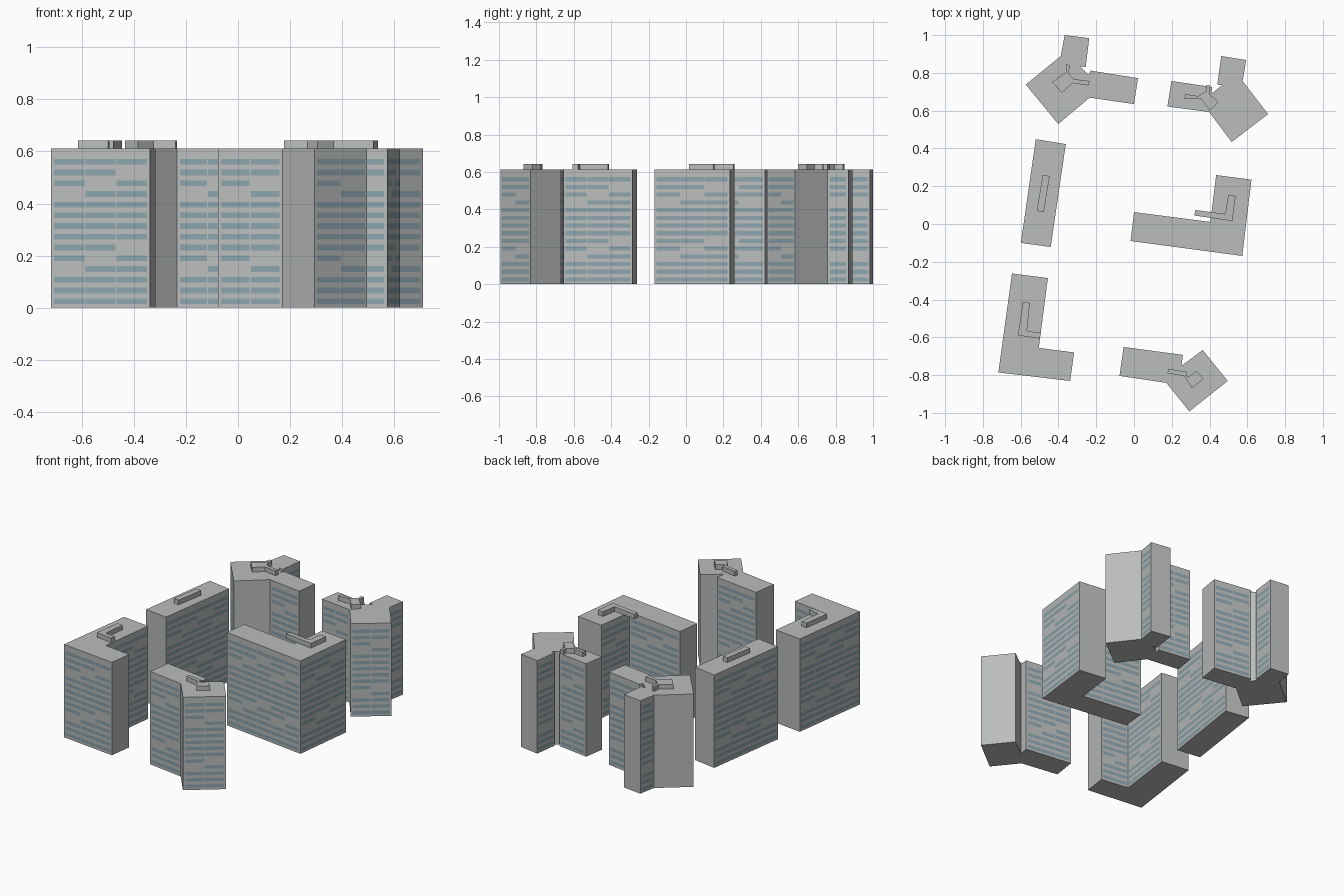
import bpy
import bmesh
from mathutils import Vector

WALL_TOP = 0.612
ROOF_BOX_TOP = 0.643
ROWS = 14
ROW_PITCH = 0.0412
ROW_BASE = 0.014
WINDOW_HEIGHT = 0.022
CELL = 0.125
MARGIN = 0.01
GAP = 0.002

# Window cells per storey, counted from the top and repeated down the wall
PATTERN = ["111", "110", "101", "011", "111", "111", "111"]

default_cube = bpy.data.objects.get("Cube")
if default_cube:
    bpy.data.objects.remove(default_cube, do_unlink=True)


def make_material(name, colour):
    material = bpy.data.materials.new(name)
    material.use_nodes = True
    material.diffuse_color = colour
    shader = material.node_tree.nodes["Principled BSDF"]
    shader.inputs["Base Color"].default_value = colour
    shader.inputs["Roughness"].default_value = 0.8
    return material


concrete = make_material("concrete grey", (0.49, 0.51, 0.50, 1))
glass = make_material("window blue grey", (0.26, 0.37, 0.42, 1))


def finish(name, bm):
    """Weld the faces and turn the mesh into an object."""
    bmesh.ops.remove_doubles(bm, verts=bm.verts, dist=0.0001)
    bmesh.ops.recalc_face_normals(bm, faces=bm.faces)
    mesh = bpy.data.meshes.new(name)
    bm.to_mesh(mesh)
    bm.free()
    mesh.materials.append(concrete)
    mesh.materials.append(glass)
    obj = bpy.data.objects.new(name, mesh)
    bpy.context.collection.objects.link(obj)
    return obj


def storey_levels():
    """Heights of every window sill and head, from ground to roof."""
    levels = [0]
    for row in range(ROWS):
        sill = ROW_BASE + row * ROW_PITCH
        levels += [sill, sill + WINDOW_HEIGHT]
    return levels + [WALL_TOP]


def column_breaks(length):
    """Distances along a wall where window cells start and stop."""
    count = max(1, round(length / CELL))
    width = (length - 2 * MARGIN) / count
    breaks = [0]
    for i in range(count):
        start = MARGIN + i * width
        breaks += [start + GAP, start + width - GAP]
    return breaks + [length]


def is_window(column, level):
    """Odd columns and odd levels are openings, when the pattern has one."""
    if column % 2 == 0 or level % 2 == 0:
        return False
    from_top = ROWS - 1 - level // 2
    return PATTERN[from_top % len(PATTERN)][(column // 2) % 3] == "1"


def tower(name, outline, walls):
    """Outline runs anticlockwise; walls has W for windowed, p for plain."""
    bm = bmesh.new()
    levels = storey_levels()
    ring = []
    for i, kind in enumerate(walls):
        start = Vector(outline[i])
        end = Vector(outline[(i + 1) % len(outline)])
        length = (end - start).length
        breaks = column_breaks(length) if kind == "W" else [0, length]
        points = [start.lerp(end, b / length) for b in breaks]
        ring += points[:-1]
        for c in range(len(points) - 1):
            a, b = points[c], points[c + 1]
            for k in range(len(levels) - 1):
                low, high = levels[k], levels[k + 1]
                corners = [(*a, low), (*b, low), (*b, high), (*a, high)]
                face = bm.faces.new([bm.verts.new(p) for p in corners])
                face.material_index = int(kind == "W" and is_window(c, k))
    # Roof slab and underside
    for height in (0, WALL_TOP):
        bm.faces.new([bm.verts.new((*p, height)) for p in ring])
    return finish(name, bm)


def roof_housing(name, outline):
    """Low flat box extruded up from the roof."""
    bm = bmesh.new()
    base = bm.faces.new([bm.verts.new((*p, WALL_TOP)) for p in outline])
    result = bmesh.ops.extrude_face_region(bm, geom=[base], use_keep_orig=True)
    top = [v for v in result["geom"] if isinstance(v, bmesh.types.BMVert)]
    bmesh.ops.translate(bm, verts=top, vec=(0, 0, ROOF_BOX_TOP - WALL_TOP))
    return finish(name, bm)


# Back right tower: square core with two wings
tower("back_right_tower",
      [(-.367, 1), (-.388, .889), (-.573, .738), (-.401, .529),
       (-.235, .669), (0, .635), (.021, .772), (-.23, .812),
       (-.24, .79), (-.288, .836), (-.256, .83), (-.237, .984)],
      "WpWpWpWpppWp")
roof_housing("back_right_roof_housing",
             [(-.36, .847), (-.34, .84), (-.346, .794), (-.319, .767),
              (-.235, .757), (-.24, .733), (-.325, .746), (-.383, .693),
              (-.433, .751), (-.361, .804)])

# Back left tower: square core with two wings
tower("back_left_tower",
      [(.462, .889), (.441, .738), (.467, .735), (.41, .69),
       (.414, .725), (.198, .757), (.177, .622), (.398, .593),
       (.517, .434), (.71, .582), (.575, .757), (.594, .868)],
      "WpppWpWpWpWp")
roof_housing("back_left_roof_housing",
             [(.383, .735), (.404, .733), (.398, .688), (.446, .646),
              (.404, .6), (.356, .661), (.266, .661), (.272, .688),
              (.34, .677), (.383, .704)])

# Middle right slab
tower("middle_right_slab",
      [(-.52, .449), (-.599, -.1), (-.441, -.122), (-.361, .423)], "WpWp")
roof_housing("middle_right_roof_housing",
             [(-.483, .259), (-.446, .254), (-.478, .063), (-.515, .069)])

# Middle left block, L shaped
tower("middle_left_block",
      [(.435, .259), (.404, .011), (0, .063), (-.018, -.09),
       (.573, -.169), (.622, .235)], "WWpWWp")
roof_housing("middle_left_roof_housing",
             [(.499, .153), (.538, .148), (.52, .016), (.319, .045),
              (.325, .074), (.483, .053)])

# Front right block, L shaped
tower("front_right_block",
      [(-.646, -.262), (-.718, -.786), (-.338, -.831), (-.317, -.68),
       (-.504, -.656), (-.456, -.286)], "WWpWWp")
roof_housing("front_right_roof_housing",
             [(-.588, -.413), (-.551, -.418), (-.567, -.566),
              (-.493, -.577), (-.499, -.606), (-.615, -.59)])

# Front left tower: square core with one wing
tower("front_left_tower",
      [(-.055, -.651), (-.077, -.804), (.171, -.841), (.293, -.992),
       (.496, -.831), (.364, -.667), (.251, -.751), (.259, -.693)],
      "pWpWpppW")
roof_housing("front_left_roof_housing",
             [(.182, -.767), (.282, -.783), (.277, -.804), (.288, -.81),
              (.33, -.778), (.369, -.82), (.306, -.868), (.266, -.805),
              (.177, -.79)])
